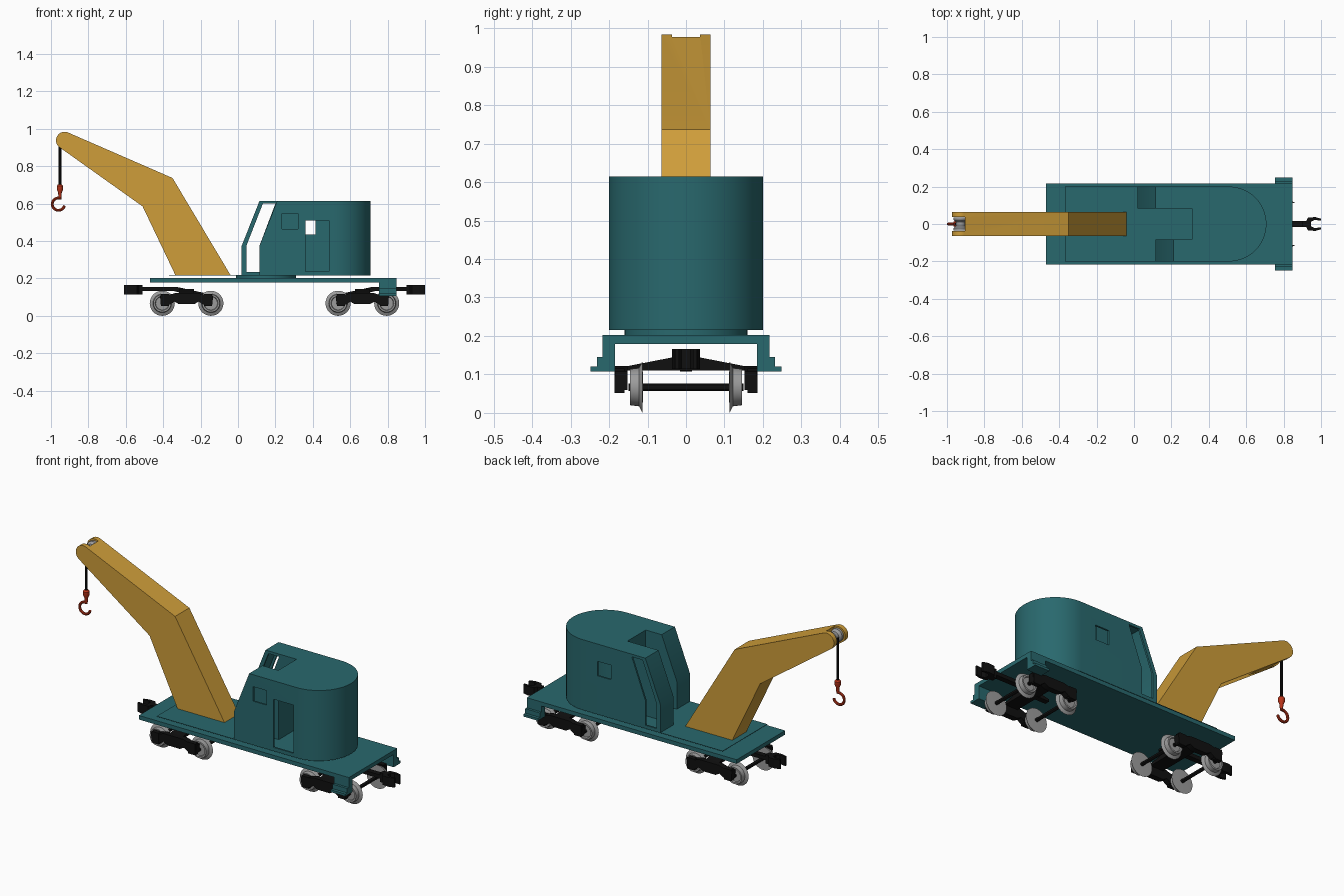
import bpy, bmesh
from math import sin, cos, pi

cube = bpy.data.objects.get("Cube")
if cube:
    bpy.data.objects.remove(cube, do_unlink=True)


def material(name, rgb):
    m = bpy.data.materials.new(name)
    m.use_nodes = True
    m.diffuse_color = (*rgb, 1)
    bsdf = next(n for n in m.node_tree.nodes if n.type == 'BSDF_PRINCIPLED')
    bsdf.inputs["Base Color"].default_value = (*rgb, 1)
    return m


TEAL = material("teal paint", (0.022, 0.14, 0.155))
OCHRE = material("ochre paint", (0.62, 0.34, 0.042))
GREY = material("wheel steel", (0.33, 0.33, 0.33))
BLACK = material("black iron", (0.005, 0.005, 0.005))
RED = material("hook red", (0.5, 0.035, 0.01))


def loft(name, rings, mat):
    """Skin a stack of matching rings and cap both ends."""
    bm = bmesh.new()
    rows = [[bm.verts.new(p) for p in ring] for ring in rings]
    n = len(rows[0])
    for a, b in zip(rows, rows[1:]):
        for i in range(n):
            j = (i + 1) % n
            bm.faces.new((a[i], a[j], b[j], b[i]))
    bm.faces.new(rows[0])
    bm.faces.new(rows[-1])
    bmesh.ops.recalc_face_normals(bm, faces=bm.faces)
    me = bpy.data.meshes.new(name)
    bm.to_mesh(me)
    bm.free()
    ob = bpy.data.objects.new(name, me)
    bpy.context.collection.objects.link(ob)
    me.materials.append(mat)
    return ob


def prism(name, pts, axis, lo, hi, mat):
    """Extrude a 2D outline along one axis."""
    def put(p, d):
        q = list(p)
        q.insert("xyz".index(axis), d)
        return q
    return loft(name, [[put(p, d) for p in pts] for d in (lo, hi)], mat)


def box(name, x0, x1, y0, y1, z0, z1, mat):
    return prism(name, [(x0, y0), (x1, y0), (x1, y1), (x0, y1)], 'z', z0, z1, mat)


def arc(cx, cy, r, a0, a1, n):
    return [(cx + r * cos(a0 + (a1 - a0) * i / n), cy + r * sin(a0 + (a1 - a0) * i / n))
            for i in range(n + 1)]


def turned(name, x, z, profile, mat, n=32):
    """Turn (y, radius) pairs around an axle along y."""
    return loft(name, [[(px, y, pz) for px, pz in arc(x, z, r, 0, 2 * pi, n)[:-1]]
                       for y, r in profile], mat)


def select(ob):
    bpy.ops.object.select_all(action='DESELECT')
    ob.select_set(True)
    bpy.context.view_layer.objects.active = ob


def cut(ob, cutter):
    mod = ob.modifiers.new("cut", 'BOOLEAN')
    mod.operation, mod.solver, mod.object = 'DIFFERENCE', 'EXACT', cutter
    select(ob)
    bpy.ops.object.modifier_apply(modifier=mod.name)
    bpy.data.objects.remove(cutter, do_unlink=True)


def tube(name, pts, r, mat):
    """Round rod along a path of (x, z) points, tapering at the ends."""
    cu = bpy.data.curves.new(name, 'CURVE')
    cu.dimensions, cu.bevel_depth, cu.bevel_resolution, cu.use_fill_caps = '3D', r, 2, True
    sp = cu.splines.new('POLY')
    sp.points.add(len(pts) - 1)
    for p, (x, z) in zip(sp.points, pts):
        p.co = (x, 0, z, 1)
    ob = bpy.data.objects.new(name, cu)
    bpy.context.collection.objects.link(ob)
    cu.materials.append(mat)
    select(ob)
    bpy.ops.object.convert(target='MESH')


# Deck, turntable and revolving floor plate
box("deck", -0.47, 0.847, -0.217, 0.217, 0.179, 0.202, TEAL)
loft("turntable", [[(x, y, z) for x, y in arc(0.15, 0, 0.16, 0, 2 * pi, 48)[:-1]]
                   for z in (0.202, 0.217)], TEAL)
prism("floor_plate", [(-0.37, 0.2), (-0.37, -0.2)] + arc(0.508, 0, 0.2, -pi / 2, pi / 2, 32),
      'z', 0.216, 0.218, TEAL)

# Steps at the rear end of the deck
for side, s in (("right", -1), ("left", 1)):
    prism(side + "_steps", [(s * y, z) for y, z in
          ((0.185, 0.19), (0.185, 0.107), (0.248, 0.107), (0.248, 0.12), (0.231, 0.12),
           (0.231, 0.145), (0.217, 0.145), (0.217, 0.19))], 'x', 0.755, 0.847, TEAL)


# Cab: hollow shell with a slot for the boom and two staggered sloping fronts
def cab_shell(name, t):
    def ring(z, shift):
        nose_l, nose_r = 0.02 + shift + t, 0.115 + shift + t
        w, slot, back = 0.2 - t, 0.082 + t, 0.31 + t
        pts = [(nose_r, -w)] + arc(0.508, 0, w, -pi / 2, pi / 2, 40)
        pts += [(nose_l, w), (nose_l, slot), (back, slot), (back, -slot), (nose_r, -slot)]
        return [(x, y, z) for x, y in pts]
    return loft(name, [ring(0.218 + t, 0), ring(0.375, 0), ring(0.615 - t, 0.095 - t * 0.4)], TEAL)


cab = cab_shell("cab", 0)
cut(cab, cab_shell("cavity", 0.01))
cut(cab, box("door", 0.362, 0.487, -0.25, -0.15, 0.237, 0.51, TEAL))
cut(cab, box("right_window", 0.235, 0.32, -0.25, -0.15, 0.465, 0.547, TEAL))
cut(cab, box("left_window", 0.33, 0.415, 0.15, 0.25, 0.435, 0.517, TEAL))
cut(cab, prism("side_opening", [(0.045, 0.235), (0.115, 0.235), (0.115, 0.375), (0.2, 0.6),
                                (0.133, 0.6), (0.045, 0.375)], 'y', 0.05, 0.25, TEAL))

# Boom with a forked tip, pulley, cable and hook
boom = prism("boom", [(-0.335, 0.218), (-0.04, 0.218), (-0.35, 0.737)]
             + arc(-0.927, 0.938, 0.046, pi * 0.37, pi * 1.3, 16) + [(-0.51, 0.585)],
             'y', -0.064, 0.064, OCHRE)
cut(boom, box("fork_gap", -1.1, -0.903, -0.037, 0.037, 0.8, 1.1, OCHRE))
turned("pulley", -0.927, 0.938, [(-0.036, 0.037), (-0.022, 0.037), (-0.01, 0.025), (0.01, 0.025),
                                 (0.022, 0.037), (0.036, 0.037)], GREY)
tube("cable", [(-0.952, 0.69), (-0.952, 0.94)], 0.007, BLACK)
loft("hook_block", [[(x, y, z) for x, y in arc(-0.952, 0, r, 0, 2 * pi, 16)[:-1]]
     for z, r in ((0.635, 0.008), (0.66, 0.01), (0.675, 0.017), (0.695, 0.017), (0.703, 0.01))], RED)
tube("hook", [(-0.952, 0.65)] + arc(-0.96, 0.597, 0.033, pi * 0.4, pi * 1.93, 20), 0.0075, RED)


# Bogies, mirrored end for end
def bogie(end, cx, d):
    def px(pts):
        return [(cx + d * u, v) for u, v in pts]
    for axle, u in (("inner", -0.13), ("outer", 0.13)):
        tag = end + "_" + axle
        x, z = cx + d * u, 0.067
        turned(tag + "_axle", x, z, [(-0.15, 0.01), (0.15, 0.01)], BLACK, 12)
        for side, s in (("right", -1), ("left", 1)):
            turned(tag + "_" + side + "_wheel", x, z, [(s * y, r) for y, r in
                   ((0.112, 0.02), (0.113, 0.067), (0.117, 0.06), (0.122, 0.05), (0.146, 0.047),
                    (0.146, 0.038), (0.138, 0.035), (0.138, 0.015))], GREY)
    half = [(0.04, 0.062), (0.065, 0.076), (0.088, 0.06), (0.138, 0.06), (0.142, 0.108),
            (0.09, 0.113), (0.06, 0.122)]
    outline = half + [(-u, z) for u, z in reversed(half)]
    for side, s in (("right", -1), ("left", 1)):
        y0, y1 = sorted((s * 0.152, s * 0.184))
        prism(end + "_" + side + "_frame", px(outline), 'y', y0, y1, BLACK)
        y0, y1 = sorted((s * 0.16, s * 0.186))
        for u in (-0.115, 0.115):
            x = cx + d * u
            box(end + "_" + side + "_axle_box", x - 0.022, x + 0.022, y0, y1, 0.052, 0.116, BLACK)
    prism(end + "_bolster", [(-0.16, 0.11), (0.16, 0.11), (0.16, 0.12), (0.037, 0.144),
                             (-0.037, 0.144), (-0.16, 0.12)], 'x', cx - 0.04, cx + 0.04, BLACK)
    # Drawbar and coupler jaw
    prism(end + "_drawbar", px([(-0.105, 0.108), (-0.03, 0.108), (0.07, 0.133), (0.24, 0.133),
                                (0.24, 0.154), (0.05, 0.154), (-0.105, 0.12)]),
          'y', -0.015, 0.015, BLACK)
    jaw = [(0.235, 0.015), (0.255, 0.015), (0.265, 0.034), (0.305, 0.037), (0.335, 0.028),
           (0.335, 0.018), (0.3, 0.022), (0.282, 0.012)]
    prism(end + "_coupler", px(jaw + [(u, -y) for u, y in reversed(jaw)]), 'z', 0.114, 0.166, BLACK)


bogie("front", -0.275, -1)
bogie("rear", 0.665, 1)

# Smooth the round parts and keep crisp edges
for ob in list(bpy.context.scene.objects):
    if ob.type == 'MESH':
        select(ob)
        bpy.ops.object.shade_smooth_by_angle(angle=pi / 6)
